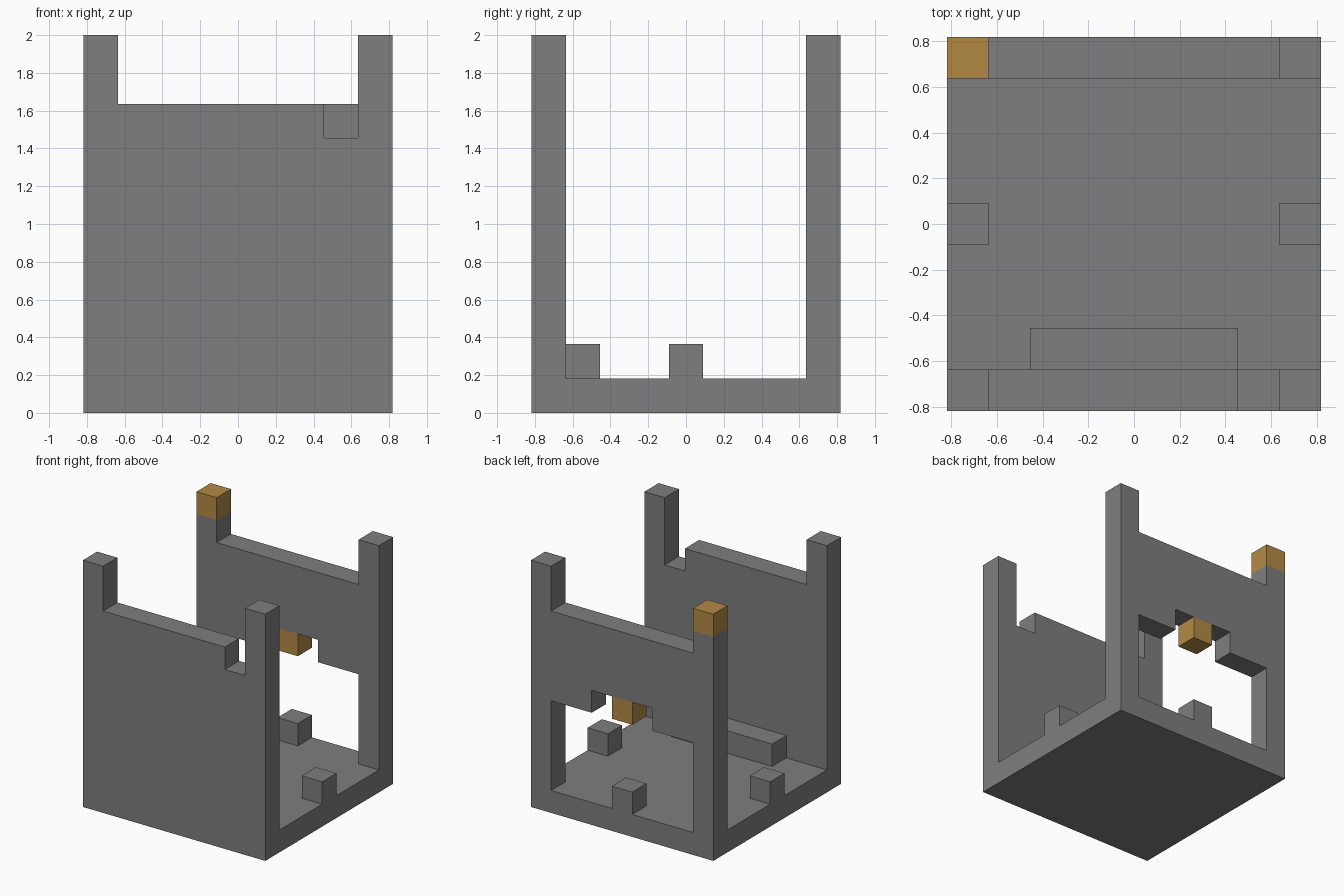
import bpy
import bmesh

cube = bpy.data.objects.get("Cube")
if cube:
    bpy.data.objects.remove(cube, do_unlink=True)

U = 2 / 11      # one block
HALF = 4.5      # half the footprint, in blocks


def material(name, rgb):
    mat = bpy.data.materials.new(name)
    mat.use_nodes = True
    mat.diffuse_color = (*rgb, 1)
    bsdf = next(n for n in mat.node_tree.nodes if n.type == 'BSDF_PRINCIPLED')
    bsdf.inputs["Base Color"].default_value = (*rgb, 1)
    return mat


GREY = material("stone grey", (0.21, 0.21, 0.21))
ORANGE = material("ochre orange", (0.45, 0.255, 0.06))


def panel(name, outline, y0, y1, mat=GREY):
    """Extrude an x-z outline, given in blocks, from y0 to y1."""
    bm = bmesh.new()
    verts = [bm.verts.new(((x - HALF) * U, (y0 - HALF) * U, z * U)) for x, z in outline]
    face = bm.faces.new(verts)
    ext = bmesh.ops.extrude_face_region(bm, geom=[face])
    moved = [v for v in ext["geom"] if isinstance(v, bmesh.types.BMVert)]
    bmesh.ops.translate(bm, verts=moved, vec=(0, (y1 - y0) * U, 0))
    bmesh.ops.recalc_face_normals(bm, faces=bm.faces)
    mesh = bpy.data.meshes.new(name)
    bm.to_mesh(mesh)
    bm.free()
    mesh.materials.append(mat)
    obj = bpy.data.objects.new(name, mesh)
    bpy.context.collection.objects.link(obj)


def block(name, x, y, z, width=1, depth=1, height=1, mat=GREY):
    panel(name, [(x, z), (x + width, z), (x + width, z + height), (x, z + height)],
          y, y + depth, mat)


# Floor slab
block("floor", 0, 1, 0, width=9, depth=8)

# Front wall with corner posts and a notch in its top edge
panel("front_wall", [(0, 0), (9, 0), (9, 11), (8, 11), (8, 8), (7, 8), (7, 9),
                     (1, 9), (1, 11), (0, 11)], 0, 1)

# Back wall with corner posts and a stepped opening
panel("back_wall", [(0, 1), (1, 1), (1, 5), (3, 5), (3, 6), (6, 6), (6, 5), (8, 5),
                    (8, 1), (9, 1), (9, 11), (8, 11), (8, 9), (1, 9), (1, 10), (0, 10)], 8, 9)

# Orange accents
block("post_cap", 0, 8, 10, mat=ORANGE)
block("hanging_lamp", 4, 8, 5, mat=ORANGE)

# Bench and floor blocks
block("bench", 2, 1, 1, width=5)
for name, x, y in (("right_block", 0, 4), ("left_block", 8, 4), ("back_block", 4, 8)):
    block(name, x, y, 1)
